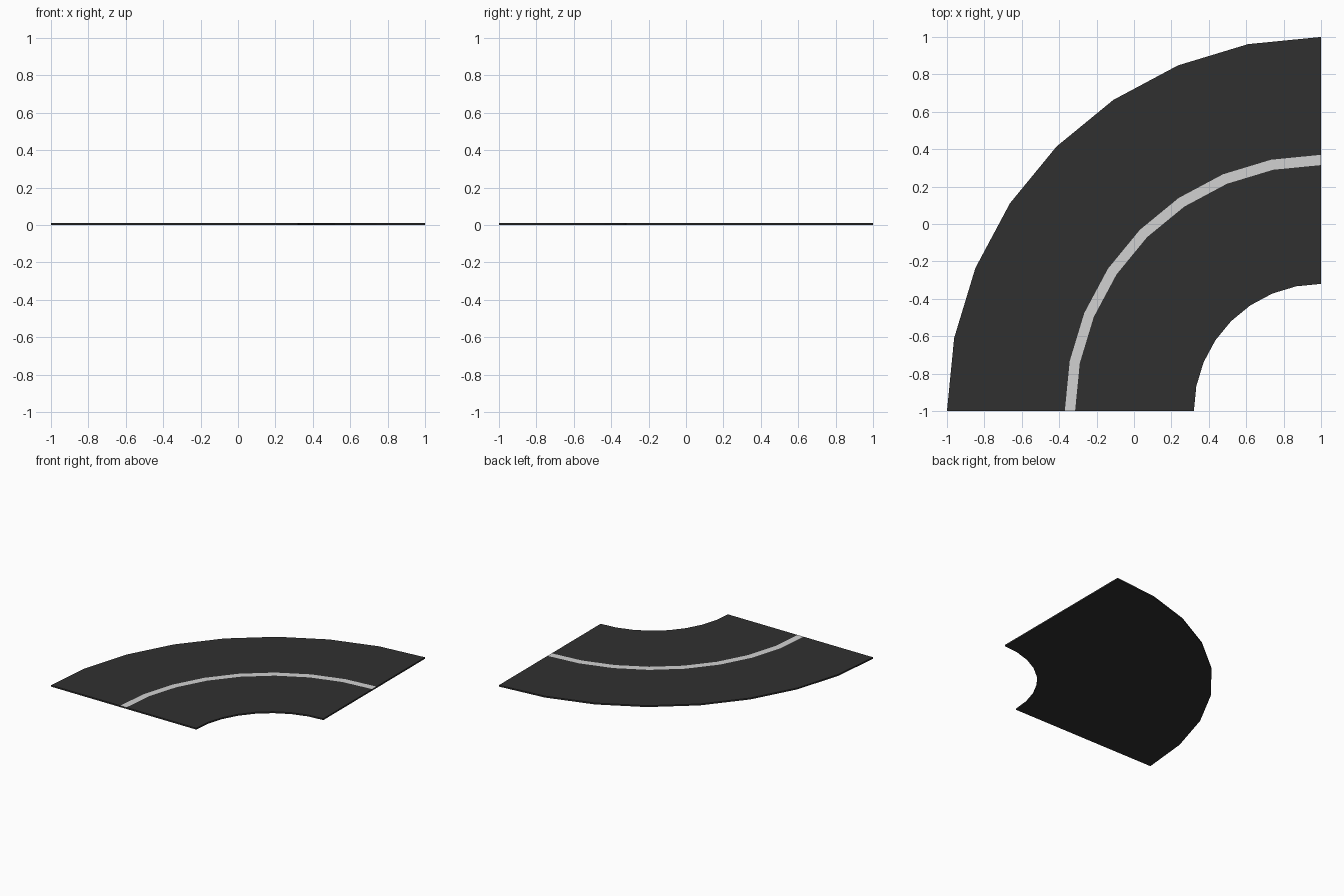
import bpy
import bmesh
from math import sin, cos, pi

default = bpy.data.objects.get("Cube")
if default:
    bpy.data.objects.remove(default, do_unlink=True)

SEGMENTS = 8
THICKNESS = 0.012
INNER, LINE_IN, LINE_OUT, OUTER = 0.68, 1.315, 1.37, 2.0


def make_material(name, grey):
    mat = bpy.data.materials.new(name)
    mat.use_nodes = True
    colour = (grey, grey, grey, 1)
    mat.diffuse_color = colour
    bsdf = mat.node_tree.nodes["Principled BSDF"]
    bsdf.inputs["Base Color"].default_value = colour
    bsdf.inputs["Roughness"].default_value = 0.9
    return mat


asphalt = make_material("dark asphalt", 0.03)
paint = make_material("pale line paint", 0.64)

# Cross-section loop of the road: top from inner to outer edge, then the bottom
profile = [(INNER, THICKNESS), (LINE_IN, THICKNESS), (LINE_OUT, THICKNESS),
           (OUTER, THICKNESS), (OUTER, 0), (INNER, 0)]

# Sweep the section through a quarter turn about the corner
bm = bmesh.new()
rings = []
for i in range(SEGMENTS + 1):
    a = pi / 2 * (1 + i / SEGMENTS)
    rings.append([bm.verts.new((1 + r * cos(a), -1 + r * sin(a), z)) for r, z in profile])

count = len(profile)
for first, second in zip(rings, rings[1:]):
    for j in range(count):
        k = (j + 1) % count
        face = bm.faces.new((first[j], first[k], second[k], second[j]))
        # The narrow top strip is the painted centre line
        face.material_index = 1 if j == 1 else 0

# Close both road ends
bm.faces.new(rings[0])
bm.faces.new(rings[-1])
bmesh.ops.recalc_face_normals(bm, faces=bm.faces)

mesh = bpy.data.meshes.new("curved_road")
bm.to_mesh(mesh)
bm.free()
mesh.materials.append(asphalt)
mesh.materials.append(paint)
road = bpy.data.objects.new("curved_road", mesh)
bpy.context.collection.objects.link(road)
